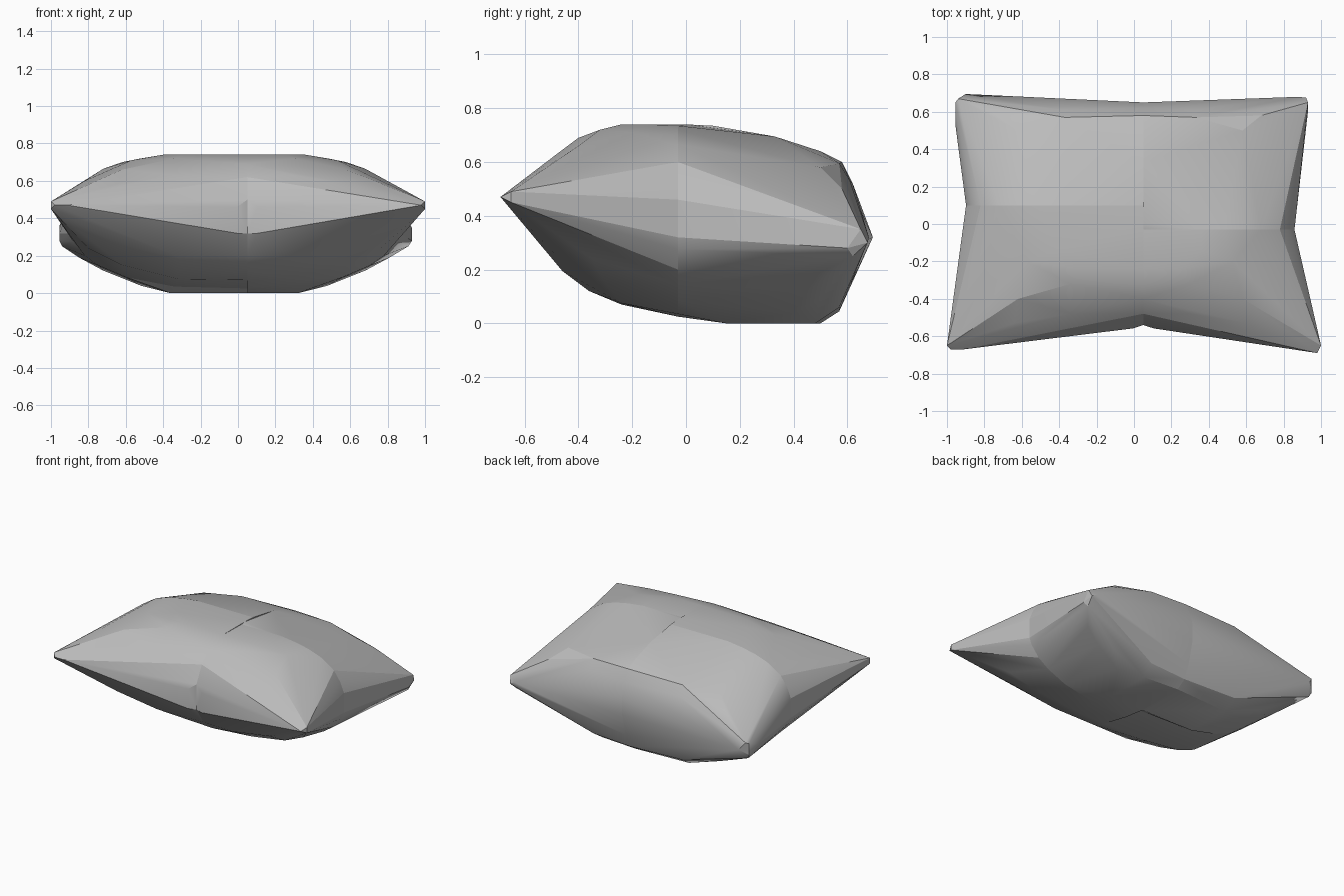
import bpy
import bmesh
from math import radians

# Remove only the default cube
default_cube = bpy.data.objects.get("Cube")
if default_cube:
    bpy.data.objects.remove(default_cube, do_unlink=True)

fabric = bpy.data.materials.new("grey_fabric")
fabric.use_nodes = True
fabric_colour = (0.5, 0.5, 0.5, 1)
fabric.diffuse_color = fabric_colour
fabric.node_tree.nodes["Principled BSDF"].inputs["Base Color"].default_value = fabric_colour

MIDDLE = -0.02        # mirror line of the bulge
SEAM = 0.05           # where left and right panels meet
WAIST = {-1: 0.1, 1: -0.03}   # where front and back panels meet, per side

# Lengthwise outline at the middle seam: (y, z)
RIDGE = [(-.54, .32), (-.54, .5), (-.48, .62), (-.4, .69), (-.32, .72), (-.24, .74),
         (0, .74), (.33, .695), (.5, .64), (.58, .6), (.62, .52), (.65, .42), (.65, .3),
         (.61, .14), (.57, .045), (.5, 0), (.15, 0), (-.24, .07), (-.36, .12), (-.46, .2)]

# Crosswise outline at the waist: (distance from middle, z)
WAIST_OUTLINE = [(.38, .735), (.5, .72), (.6, .7), (.7, .665), (.8, .6), (.85, .53),
                 (.878, .46), (.878, .32), (.86, .275), (.8, .2), (.72, .145),
                 (.58, .085), (.32, .035)]

# Extra fullness of the panels: (distance from middle, y, z)
FRONT_BULGE = [(.38, -.14, .74), (.27, -.24, .74), (.32, -.32, .72), (.32, -.48, .63),
               (.55, -.2, .71), (.6, -.4, .66), (.62, -.53, .585), (.8, -.35, .6),
               (.3, -.46, .195), (.6, -.48, .25), (.6, -.3, .15), (.78, -.35, .24),
               (.3, -.24, .075)]
BACK_BULGE = [(.34, .15, 0), (.34, .48, 0), (.5, .4, .04), (.6, .5, .09), (.7, .45, .12),
              (.83, .5, .19), (.35, .57, .595), (.35, .61, .53), (.6, .5, .58),
              (.7, .58, .5), (.6, .63, .43), (.35, .57, .06), (.6, .59, .17)]

# Rounded corner tips, as full points
TIPS = {
    (-1, -1): [(-1, -.65, .45), (-1, -.65, .49), (-.98, -.67, .47), (-.91, -.67, .47)],
    (1, -1): [(1, -.65, .45), (1, -.65, .49), (.98, -.69, .47), (.92, -.68, .47)],
    (-1, 1): [(-.955, .65, .28), (-.955, .65, .36), (-.94, .64, .25), (-.955, .53, .32),
              (-.94, .67, .37), (-.9, .695, .32)],
    (1, 1): [(.93, .6, .28), (.93, .65, .35), (.91, .62, .25), (.92, .675, .3),
             (.88, .68, .32)],
}


def outward(side, distance):
    return MIDDLE + side * distance


def build_panel(name, side, end):
    """One convex stuffed quarter, wrapped around its outlines and corner."""
    waist = WAIST[side]
    points = list(TIPS[side, end])
    points += [(SEAM, y, z) for y, z in RIDGE if (y - waist) * end > 0]
    points += [(SEAM, waist, z) for z in (.735, .025)]
    points += [(outward(side, d), waist, z) for d, z in WAIST_OUTLINE]
    bulge = FRONT_BULGE if end < 0 else BACK_BULGE
    points += [(outward(side, d), y, z) for d, y, z in bulge]
    if end < 0:
        # Small pinch beside the front seam
        points += [(SEAM + side * .055, -.558, z) for z in (.32, .46)]

    mesh = bpy.data.meshes.new(name)
    bm = bmesh.new()
    for point in points:
        bm.verts.new(point)
    hull = bmesh.ops.convex_hull(bm, input=list(bm.verts))
    unused = {v for v in hull["geom_interior"] + hull["geom_unused"]
              if isinstance(v, bmesh.types.BMVert)}
    bmesh.ops.delete(bm, geom=list(unused), context="VERTS")
    bmesh.ops.recalc_face_normals(bm, faces=list(bm.faces))
    bm.to_mesh(mesh)
    bm.free()
    mesh.materials.append(fabric)
    # Soften the cloth but keep the strong folds crisp
    mesh.shade_smooth()
    mesh.set_sharp_from_angle(angle=radians(18))
    panel = bpy.data.objects.new(name, mesh)
    bpy.context.collection.objects.link(panel)


# Four stuffed quarters of the pillow
for side, side_name in ((-1, "right"), (1, "left")):
    for end, end_name in ((-1, "front"), (1, "back")):
        build_panel(f"pillow_{end_name}_{side_name}", side, end)
